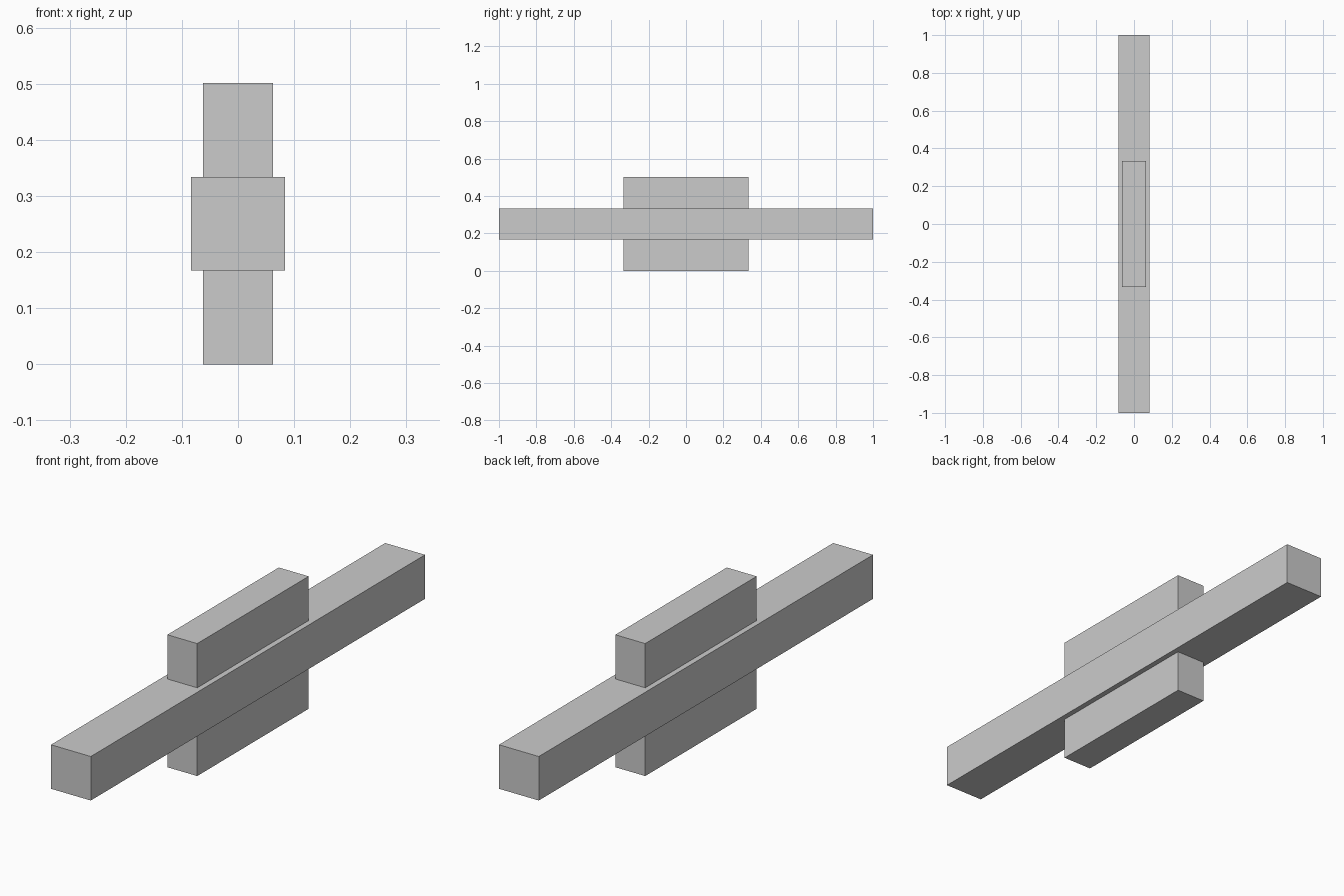
import bpy

if "Cube" in bpy.data.objects:
    bpy.data.objects.remove(bpy.data.objects["Cube"])


def box(name, size, z_center):
    bpy.ops.mesh.primitive_cube_add(size=1, location=(0, 0, z_center))
    obj = bpy.context.object
    obj.name = name
    obj.scale = size
    bpy.ops.object.transform_apply(location=False, rotation=False, scale=True)
    return obj


BEAM_H = 0.1667   # beam thickness
BLOCK_H = 0.1675  # block thickness

# Long central beam
mid = BLOCK_H + BEAM_H / 2
box("beam", (BEAM_H, 2.0, BEAM_H), mid)

# Short narrower blocks below and above the beam
for name, side in (("lower_block", -1), ("upper_block", 1)):
    box(name, (0.125, 0.6667, BLOCK_H), mid + side * (BEAM_H + BLOCK_H) / 2)
